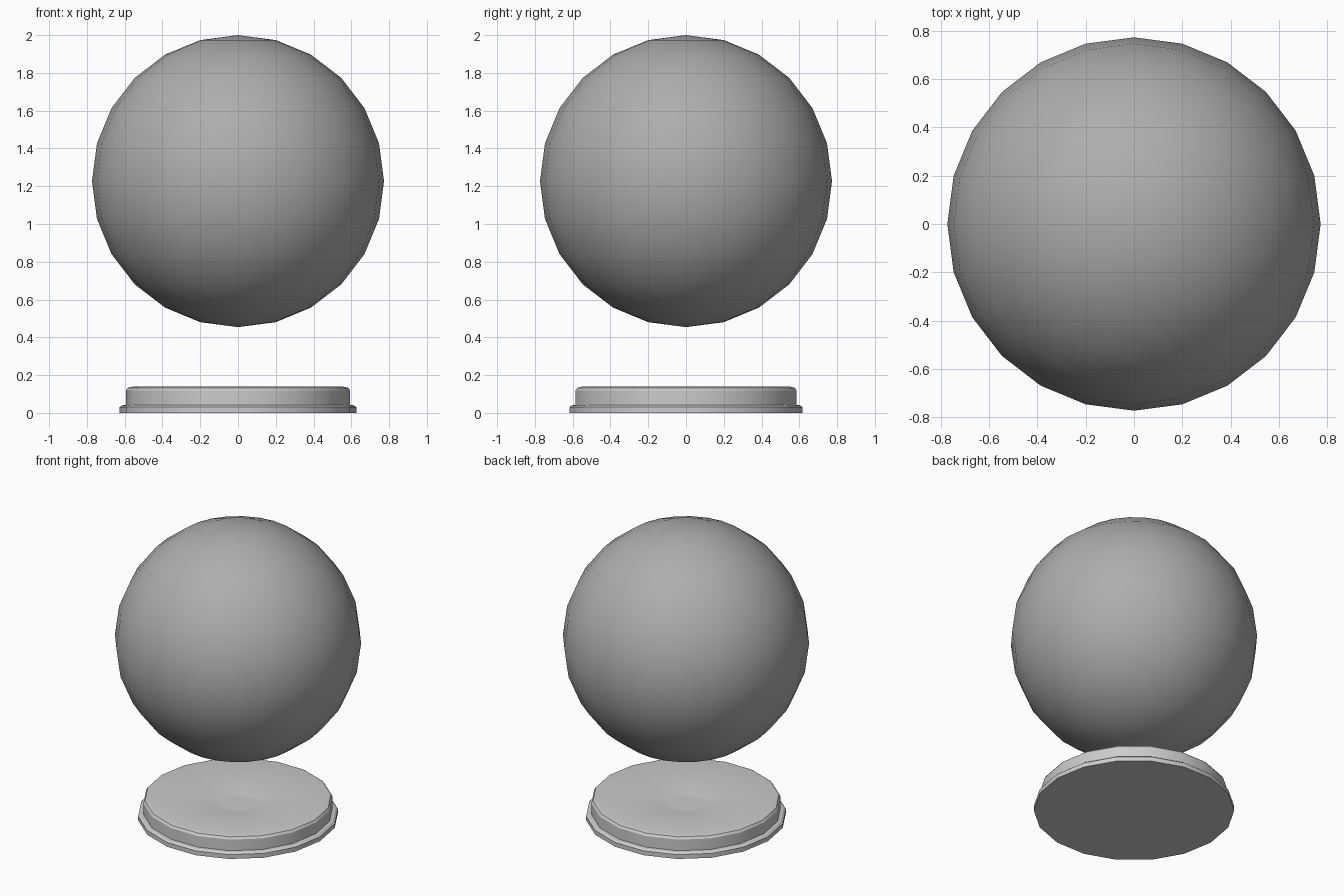
import bpy, bmesh, math

if "Cube" in bpy.data.objects:
    bpy.data.objects.remove(bpy.data.objects["Cube"])

SIDES = 18

# Ball: smooth low-poly globe floating above the stand, in darker grey
bpy.ops.mesh.primitive_uv_sphere_add(segments=24, ring_count=12, radius=0.773,
                                     location=(0, 0, 1.227))
ball = bpy.context.object
ball.name = "floating_ball"
bpy.ops.object.shade_smooth()
grey = bpy.data.materials.new("dark_grey")
grey.diffuse_color = (0.42, 0.42, 0.42, 1)
grey.use_nodes = True
grey.node_tree.nodes["Principled BSDF"].inputs["Base Color"].default_value = grey.diffuse_color
ball.data.materials.append(grey)

# Stand: stepped disc with a shallow dished top, turned from a profile (radius, z)
profile = [(0.627, 0.0), (0.627, 0.03), (0.614, 0.04), (0.594, 0.042),
           (0.594, 0.118), (0.584, 0.133), (0.555, 0.14), (0.122, 0.093)]
bm = bmesh.new()
rings = []
for r, z in profile:
    angles = [2 * math.pi * i / SIDES for i in range(SIDES)]
    rings.append([bm.verts.new((r * math.cos(a), r * math.sin(a), z)) for a in angles])
for low, high in zip(rings, rings[1:]):
    for i in range(SIDES):
        j = (i + 1) % SIDES
        bm.faces.new((low[i], low[j], high[j], high[i]))
bm.faces.new(rings[0][::-1])
bm.faces.new(rings[-1])
mesh = bpy.data.meshes.new("base_stand")
bm.to_mesh(mesh)
bm.free()
stand = bpy.data.objects.new("base_stand", mesh)
bpy.context.collection.objects.link(stand)
bpy.ops.object.select_all(action='DESELECT')
stand.select_set(True)
bpy.context.view_layer.objects.active = stand
bpy.ops.object.shade_smooth_by_angle(angle=math.radians(30))
# Flat centre of the dish
mesh.polygons[len(mesh.polygons) - 1].use_smooth = False
